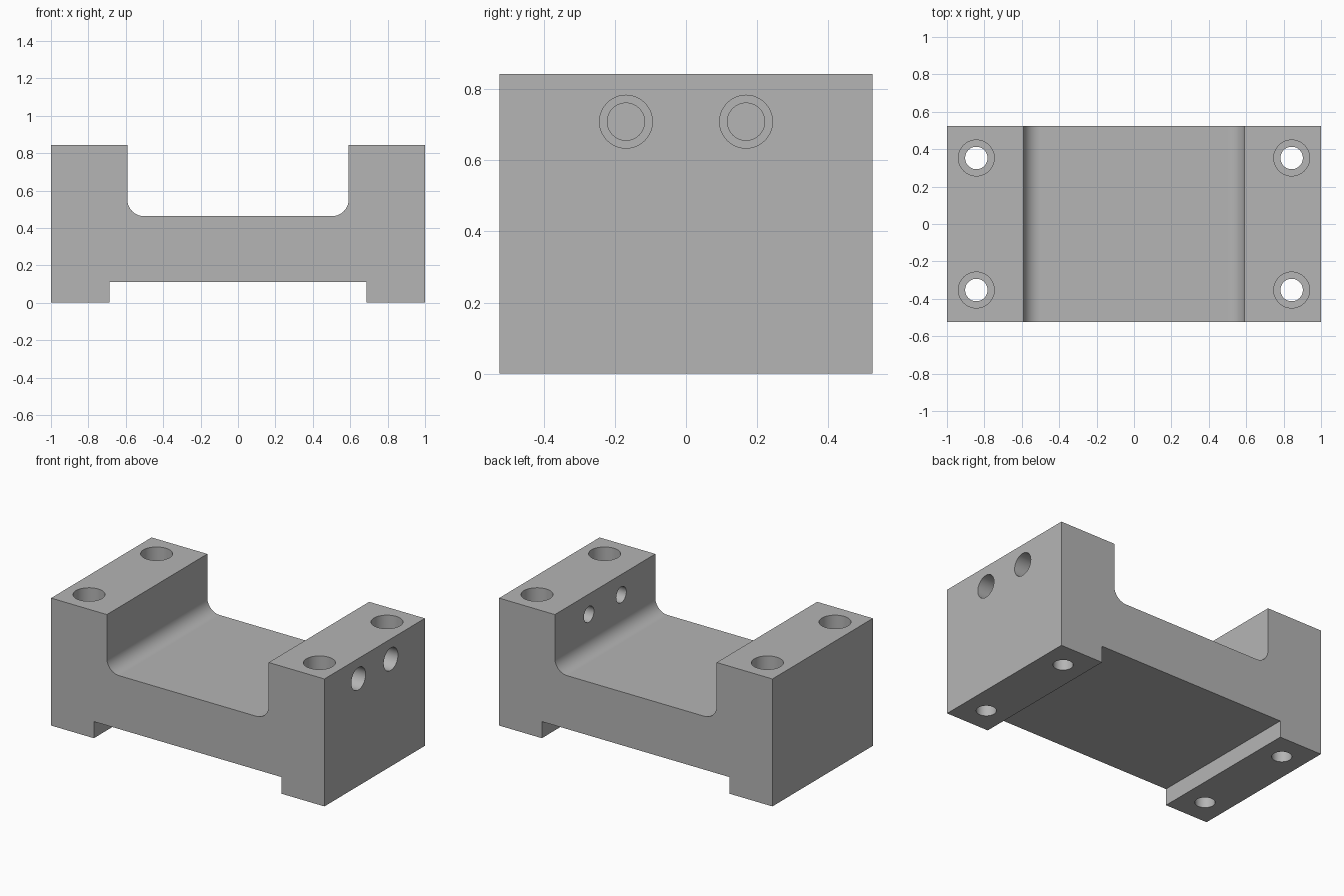
import bpy
import bmesh
from math import pi, sin, cos, radians
from mathutils import Matrix, Vector

if "Cube" in bpy.data.objects:
    bpy.data.objects.remove(bpy.data.objects["Cube"], do_unlink=True)

HALF_DEPTH, HEIGHT = 0.525, 0.843
WALL_X, FLOOR_Z, FILLET = 0.592, 0.463, 0.09
FOOT_X, FOOT_Z = 0.687, 0.11

# Material
grey = bpy.data.materials.new("machined_grey")
grey.use_nodes = True
colour = (0.46, 0.46, 0.46, 1)
grey.diffuse_color = colour
grey.node_tree.nodes["Principled BSDF"].inputs["Base Color"].default_value = colour


def make_object(name, bm):
    bmesh.ops.recalc_face_normals(bm, faces=bm.faces)
    mesh = bpy.data.meshes.new(name)
    bm.to_mesh(mesh)
    bm.free()
    mesh.materials.append(grey)
    obj = bpy.data.objects.new(name, mesh)
    bpy.context.collection.objects.link(obj)
    return obj


def add_stepped_hole(bm, place, outer, inner, step, length):
    """Lathe a counterbored drill shape running along local -z."""
    pts = [(0, 0.05), (outer, 0.05), (outer, -step),
           (inner, -step), (inner, -length), (0, -length)]
    verts = [bm.verts.new(place @ Vector((r, 0, z))) for r, z in pts]
    edges = [bm.edges.new(pair) for pair in zip(verts, verts[1:])]
    bmesh.ops.spin(bm, geom=verts + edges, cent=place.translation,
                   axis=place.to_3x3() @ Vector((0, 0, 1)),
                   angle=2 * pi, steps=48)
    bmesh.ops.remove_doubles(bm, verts=bm.verts, dist=0.0001)


# Bracket body: half profile with a filleted channel, mirrored and extruded
half = [(FOOT_X, FOOT_Z), (FOOT_X, 0), (1, 0), (1, HEIGHT), (WALL_X, HEIGHT)]
steps = 16
for i in range(steps + 1):
    a = -pi / 2 * i / steps
    half.append((WALL_X - FILLET + FILLET * cos(a),
                 FLOOR_Z + FILLET + FILLET * sin(a)))
profile = half + [(-x, z) for x, z in reversed(half)]

bm = bmesh.new()
face = bm.faces.new([bm.verts.new((x, -HALF_DEPTH, z)) for x, z in profile])
extruded = bmesh.ops.extrude_face_region(bm, geom=[face])["geom"]
bmesh.ops.translate(bm, vec=(0, 2 * HALF_DEPTH, 0),
                    verts=[g for g in extruded if isinstance(g, bmesh.types.BMVert)])
body = make_object("bracket_body", bm)

# Mounting holes down through the four corners, clamp holes through the left wall
bm = bmesh.new()
for x in (-0.843, 0.843):
    for y in (-0.353, 0.353):
        add_stepped_hole(bm, Matrix.Translation((x, y, HEIGHT)),
                         0.096, 0.06, 0.2, HEIGHT + 0.05)
for y in (-0.169, 0.169):
    place = Matrix.Translation((1, y, 0.709)) @ Matrix.Rotation(pi / 2, 4, "Y")
    add_stepped_hole(bm, place, 0.0745, 0.0525, 0.2, 0.5)
cutter = make_object("hole_cutter", bm)
cutter.hide_render = True

# Cut the holes
bpy.context.view_layer.objects.active = body
cut = body.modifiers.new("holes", "BOOLEAN")
cut.operation = "DIFFERENCE"
cut.solver = "EXACT"
cut.object = cutter
bpy.ops.object.modifier_apply(modifier=cut.name)
bpy.data.objects.remove(cutter, do_unlink=True)

# Smooth the fillets and bores, keep the machined edges crisp
bpy.ops.object.select_all(action="DESELECT")
body.select_set(True)
bpy.ops.object.shade_smooth_by_angle(angle=radians(30))
weighted = body.modifiers.new("flat_faces", "WEIGHTED_NORMAL")
weighted.keep_sharp = True
